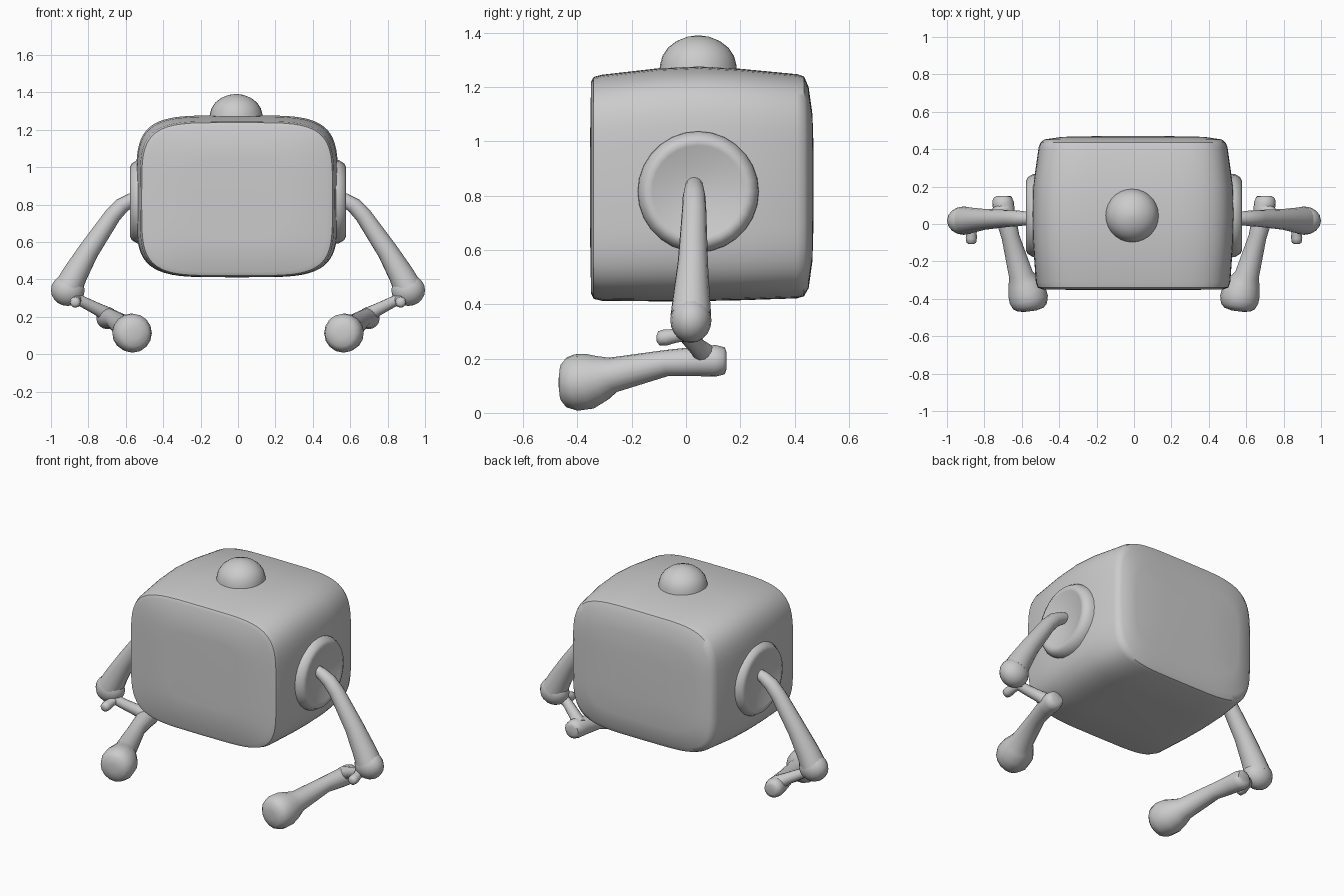
import bpy, bmesh
from math import sin, cos, pi, copysign
from mathutils import Vector

if "Cube" in bpy.data.objects:
    bpy.data.objects.remove(bpy.data.objects["Cube"])


def loft(name, rings, angle=40):
    """Skin a list of closed rings and cap both ends."""
    bm = bmesh.new()
    loops = [[bm.verts.new(p) for p in ring] for ring in rings]
    n = len(loops[0])
    for a, b in zip(loops, loops[1:]):
        for i in range(n):
            j = (i + 1) % n
            bm.faces.new((a[i], a[j], b[j], b[i]))
    bm.faces.new(loops[0])
    bm.faces.new(loops[-1])
    bmesh.ops.recalc_face_normals(bm, faces=bm.faces)
    mesh = bpy.data.meshes.new(name)
    bm.to_mesh(mesh)
    bm.free()
    obj = bpy.data.objects.new(name, mesh)
    bpy.context.collection.objects.link(obj)
    bpy.ops.object.select_all(action='DESELECT')
    obj.select_set(True)
    bpy.context.view_layer.objects.active = obj
    bpy.ops.object.shade_smooth_by_angle(angle=angle * pi / 180)
    return obj


def tube(name, side, path, sides=16):
    """Tapered limb; path rows are x, y, z, radius and side mirrors x."""
    pts = [Vector((side * x, y, z)) for x, y, z, r in path]
    rings = []
    for i, p in enumerate(pts):
        t = (pts[min(i + 1, len(pts) - 1)] - pts[max(i - 1, 0)]).normalized()
        u = t.cross(Vector((0, 0, 1))).normalized()
        v = t.cross(u)
        r = path[i][3]
        rings.append([p + r * (cos(a) * u + sin(a) * v)
                      for a in (2 * pi * k / sides for k in range(sides))])
    return loft(name, rings, 60)


def lathe(name, profile, place, sides=28):
    """Revolve (radius, height) pairs; place maps local x, y, h to the model."""
    return loft(name, [[place(r * cos(2 * pi * k / sides), r * sin(2 * pi * k / sides), h)
                        for k in range(sides)] for r, h in profile], 50)


# Body: rounded-square sections stacked front to back
def body_ring(y, half_w, z0, z1, power=4.6, n=64):
    ring = []
    for k in range(n):
        c, s = cos(2 * pi * k / n), sin(2 * pi * k / n)
        x = copysign(abs(c) ** (2 / power), c)
        z = copysign(abs(s) ** (2 / power), s)
        ring.append((half_w * x - 0.005, y, (z0 + z1) / 2 + z * (z1 - z0) / 2))
    return ring


sections = [(-0.353, 0.25, 0.62, 1.04), (-0.35, 0.48, 0.44, 1.22),
            (-0.34, 0.51, 0.42, 1.238), (-0.31, 0.52, 0.413, 1.246),
            (-0.10, 0.535, 0.411, 1.27), (0.05, 0.54, 0.412, 1.277),
            (0.20, 0.535, 0.415, 1.268), (0.41, 0.505, 0.422, 1.248),
            (0.435, 0.495, 0.43, 1.24), (0.452, 0.475, 0.46, 1.20),
            (0.466, 0.38, 0.56, 1.10), (0.47, 0.18, 0.70, 0.98)]
loft("body", [body_ring(*s) for s in sections])

# Dome on top
lathe("top_dome",
      [(0.145, 1.25), (0.14, 1.285), (0.132, 1.315), (0.112, 1.345),
       (0.08, 1.37), (0.04, 1.386), (0.005, 1.391)],
      lambda x, y, h: (x - 0.01, y + 0.045, h))

for side, tag in ((1, "right"), (-1, "left")):
    # Dished shoulder socket
    lathe("shoulder_socket_" + tag,
          [(0.225, 0.49), (0.222, 0.54), (0.205, 0.568), (0.185, 0.578),
           (0.17, 0.574), (0.10, 0.552), (0.01, 0.545)],
          lambda x, y, h: (side * h, x + 0.045, y + 0.815))
    # Upper arm with its elbow bulge
    tube("upper_arm_" + tag, side,
         [(0.52, 0.03, 0.845, 0.03), (0.57, 0.03, 0.825, 0.036),
          (0.62, 0.03, 0.795, 0.042), (0.67, 0.03, 0.742, 0.045),
          (0.80, 0.025, 0.55, 0.056), (0.87, 0.02, 0.43, 0.068),
          (0.905, 0.018, 0.36, 0.075)])
    bpy.ops.mesh.primitive_uv_sphere_add(segments=16, ring_count=10,
                                         location=(side * 0.91, 0.018, 0.342))
    elbow = bpy.context.object
    elbow.name = "elbow_" + tag
    elbow.scale = (0.09, 0.076, 0.084)
    bpy.ops.object.shade_smooth_by_angle(angle=pi / 3)
    # Hinge pin under the elbow
    tube("elbow_pin_" + tag, side,
         [(0.87, -0.108, 0.275, 0.012), (0.87, -0.10, 0.275, 0.026),
          (0.87, -0.075, 0.278, 0.03), (0.867, -0.045, 0.283, 0.026),
          (0.86, 0.02, 0.30, 0.03)], 12)
    # Link between elbow and forearm
    tube("elbow_link_" + tag, side,
         [(0.88, -0.01, 0.305, 0.03), (0.82, 0.01, 0.275, 0.03),
          (0.75, 0.045, 0.24, 0.034), (0.69, 0.08, 0.205, 0.045)], 12)
    # Forearm ending in a blunt round hand
    tube("forearm_" + tag, side,
         [(0.705, 0.15, 0.192, 0.03), (0.705, 0.142, 0.192, 0.05),
          (0.70, 0.11, 0.192, 0.058), (0.69, 0.05, 0.19, 0.055),
          (0.66, -0.07, 0.184, 0.048), (0.605, -0.27, 0.14, 0.065),
          (0.592, -0.31, 0.128, 0.084), (0.575, -0.355, 0.117, 0.102),
          (0.562, -0.405, 0.112, 0.104), (0.556, -0.44, 0.112, 0.092),
          (0.553, -0.458, 0.112, 0.07), (0.552, -0.466, 0.112, 0.03)])
